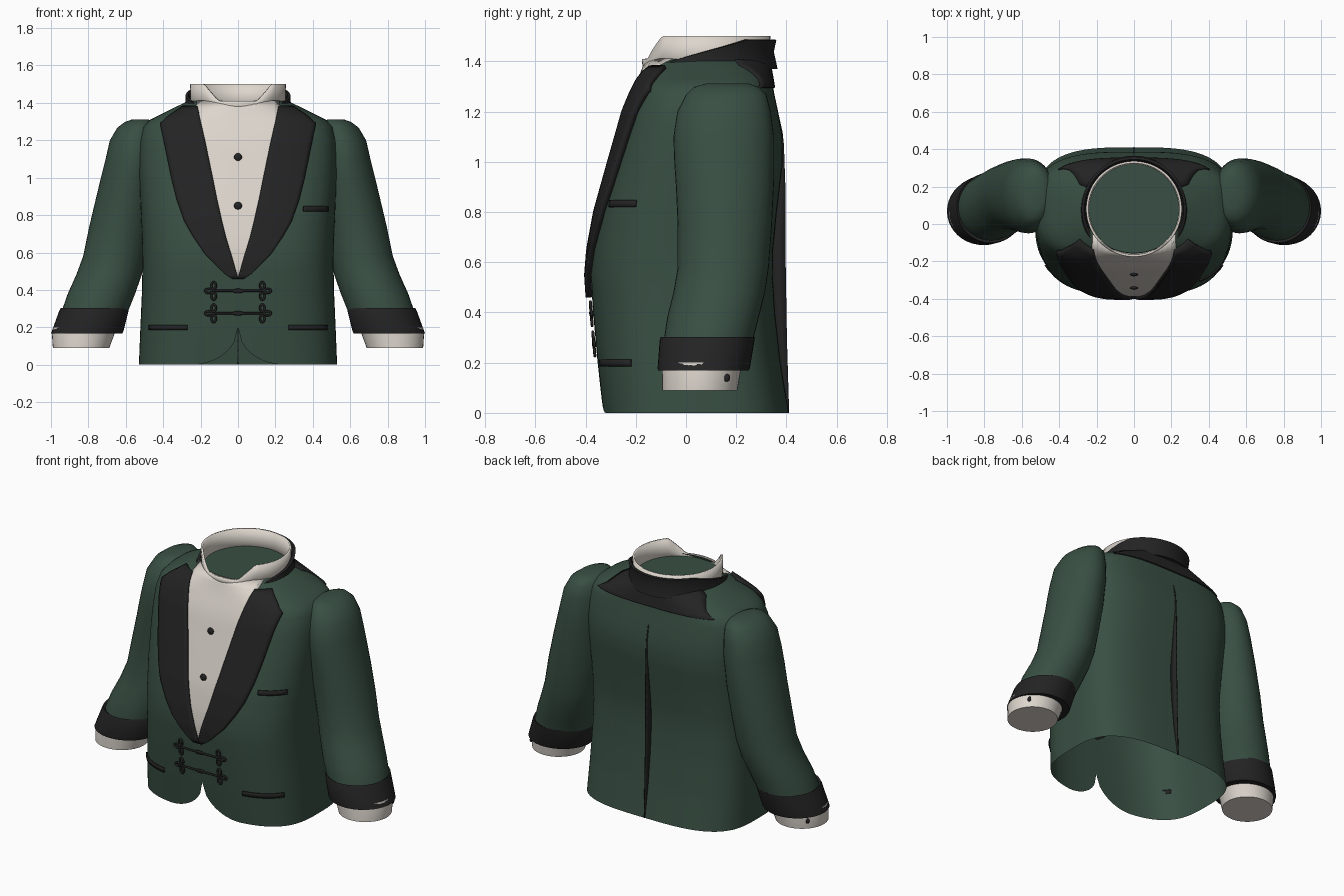
import bpy, bmesh, math
from mathutils import Vector

if "Cube" in bpy.data.objects:
    bpy.data.objects.remove(bpy.data.objects["Cube"])


def material(name, rgb):
    m = bpy.data.materials.new(name)
    m.diffuse_color = (*rgb, 1)
    m.use_nodes = True
    m.node_tree.nodes["Principled BSDF"].inputs["Base Color"].default_value = m.diffuse_color
    return m


GREEN = material("green cloth", (0.040, 0.078, 0.056))
BLACK = material("black satin", (0.017, 0.017, 0.018))
WHITE = material("white linen", (0.72, 0.67, 0.61))


def finish(name, bm, mat, thick=0, angle=40):
    bmesh.ops.remove_doubles(bm, verts=bm.verts, dist=0.0002)
    bmesh.ops.recalc_face_normals(bm, faces=bm.faces)
    me = bpy.data.meshes.new(name)
    bm.to_mesh(me)
    bm.free()
    ob = bpy.data.objects.new(name, me)
    bpy.context.collection.objects.link(ob)
    me.materials.append(mat)
    if thick:
        mod = ob.modifiers.new("thickness", 'SOLIDIFY')
        mod.thickness, mod.offset = thick, 0
    bpy.ops.object.select_all(action='DESELECT')
    ob.select_set(True)
    bpy.context.view_layer.objects.active = ob
    bpy.ops.object.shade_smooth_by_angle(angle=math.radians(angle))
    return ob


def grid(name, rows, mat, closed=False, caps=(), thick=0, angle=40):
    """Skin a list of equal-length point rows; caps lists the rows to fill."""
    bm = bmesh.new()
    vs = [[bm.verts.new(p) for p in r] for r in rows]
    n = len(rows[0])
    for a, b in zip(vs, vs[1:]):
        for i in range(n if closed else n - 1):
            j = (i + 1) % n
            bm.faces.new((a[i], a[j], b[j], b[i]))
    for c in caps:
        bm.faces.new(vs[c])
    return finish(name, bm, mat, thick, angle)


def lerp_table(table, z):
    if z <= table[0][0]:
        return table[0][1:]
    for a, b in zip(table, table[1:]):
        if z <= b[0]:
            t = (z - a[0]) / (b[0] - a[0])
            return tuple(p + (q - p) * t for p, q in zip(a[1:], b[1:]))
    return table[-1][1:]


# Torso sections: z, half width, front y, back y, middle y, squareness
TORSO = [(0, .53, -.33, .41, .05, 3.2), (.2, .522, -.352, .377, .05, 3.2),
         (.4, .513, -.37, .355, .05, 3.2), (.55, .511, -.38, .346, .05, 3.2),
         (.65, .513, -.372, .347, .05, 3.2), (.8, .519, -.345, .362, .05, 3.2),
         (1.0, .528, -.29, .386, .06, 3.2), (1.1, .53, -.262, .385, .07, 3.2),
         (1.2, .525, -.235, .367, .08, 3.2), (1.27, .507, -.207, .352, .09, 3.2),
         (1.31, .47, -.19, .345, .09, 3.1), (1.35, .39, -.175, .338, .09, 2.7),
         (1.38, .33, -.165, .333, .09, 2.3), (1.41, .265, -.155, .325, .085, 2)]


def surf_y(x, z, back=False, off=0.0):
    w, yf, yb, yc, n = lerp_table(TORSO, z)
    k = (1 - min(abs(x / w), 1) ** n) ** (1 / n)
    return yc + (yb - yc) * k + off if back else yc + (yf - yc) * k - off


def torso_point(a, z):
    w, yf, yb, yc, n = lerp_table(TORSO, z)
    s, c = math.sin(a), -math.cos(a)
    r = (abs(s) ** n + abs(c) ** n) ** (-1 / n)
    return Vector((w * r * s, yc + r * c * ((yb - yc) if c > 0 else (yc - yf)), z))


def hem(a):
    """Rounded cutaway at the front of the hem."""
    p = torso_point(a, 0)
    if p.y > 0 or abs(p.x) > .25:
        return 0.0
    return .2 * (1 - math.sqrt(1 - (1 - abs(p.x) / .25) ** 2))


# Jacket torso, open at the hem
N = 160
angles = [2 * math.pi * i / N for i in range(N)]
rows = [[torso_point(a, hem(a) + (.25 - hem(a)) * t / 6) for a in angles] for t in range(7)]
heights = [.3 + .05 * i for i in range(19)] + [1.23, 1.25, 1.27, 1.29, 1.31, 1.33, 1.35,
                                               1.365, 1.38, 1.395, 1.41]
rows += [[torso_point(a, z) for a in angles] for z in heights]
grid("jacket_torso", rows, GREEN, closed=True, angle=60)


def patch(name, table, mat, off, thick, back=False, sign=1, steps=24, across=10):
    """Panel lying on the torso; table rows are z, x start, x end."""
    z0, z1 = table[0][0], table[-1][0]
    zs = sorted({r[0] for r in table} | {z0 + (z1 - z0) * i / steps for i in range(steps + 1)})
    rows = []
    for z in zs:
        a, b = lerp_table(table, z)
        xs = [sign * (a + (b - a) * i / across) for i in range(across + 1)]
        rows.append([(x, surf_y(x, z, back, off), z) for x in xs])
    return grid(name, rows, mat, thick=thick)


# Shirt front and lapels
patch("shirt_front", [(.47, -.02, .02), (.7, -.09, .09), (.9, -.14, .14), (1.1, -.18, .18),
                      (1.3, -.23, .23), (1.41, -.22, .22)], WHITE, .005, .006, across=16)
LAPEL = [(.46, 0, .03), (.49, .008, .075), (.535, .02, .12), (.59, .036, .175), (.68, .064, .237),
         (.765, .085, .285), (.88, .111, .325), (.99, .133, .352), (1.18, .172, .39),
         (1.285, .196, .412), (1.32, .204, .372), (1.375, .215, .29)]
for s in (-1, 1):
    patch("lapel", LAPEL, BLACK, .013, .026, sign=s, steps=40)

# Back yoke and vent fin along the back seam
patch("back_yoke", [(1.295, -.405, .405), (1.33, -.345, .345), (1.36, -.315, .315),
                    (1.385, -.29, .29), (1.405, -.25, .25)], BLACK, .004, .008, True, across=24)
EDGE = [(0, .411), (.3, .402), (.6, .397), (.9, .396), (1.1, .389), (1.22, .362)]
grid("back_vent", [[(0, surf_y(0, z, True) - .005, z), (0, lerp_table(EDGE, z)[0], z)]
                   for z in [1.22 * i / 24 for i in range(25)]], BLACK, thick=.008)

# Pocket welts
for name, z, x0, x1, s in (("chest_pocket", .82, .35, .48, 1), ("hip_pocket", .185, .27, .475, 1),
                           ("hip_pocket", .185, .27, .475, -1)):
    patch(name, [(z, x0, x1), (z + .027, x0, x1)], BLACK, .006, .008, sign=s, steps=2)

# Standing shirt collar with an open, sloping front
NECK_Y = .08
rows = []
for i in range(97):
    a = 2 * math.pi * i / 96
    d = math.degrees(min(a, 2 * math.pi - a))
    top = 1.41 + .092 * min(max((d - 24) / 23, 0), 1)
    rows.append([(r * math.sin(a), NECK_Y - r * math.cos(a), z)
                 for r, z in ((.245, 1.365), (.248, (1.365 + top) / 2), (.25, top))])
grid("shirt_collar", rows, WHITE, thick=.012)
grid("neck_fill", [[(r * math.sin(a), NECK_Y - r * math.cos(a), 1.395) for a in angles[::2]]
                   for r in (.25, .12)], GREEN, closed=True, caps=(1,))

# Folded jacket collar rising toward the back of the neck
rows = []
for i in range(65):
    a = math.radians(46 + 268 * i / 64)
    d = math.degrees(min(a, 2 * math.pi - a))
    t = min(max((d - 46) / 80, 0), 1)
    top, low = 1.385 + .103 * t, 1.33 + .04 * t
    flare = .31 - .025 * t
    rows.append([(r * math.sin(a), NECK_Y - r * math.cos(a), z) for r, z in
                 ((.256, low), (.258, top - .01), (.266, top), (.28, top - .002),
                  (flare - .015, (top + low) / 2 + .01), (flare, low))])
grid("jacket_collar", rows, BLACK, closed=True, caps=(0, -1), angle=50)


def oval(s, x0, x1, y0, y1, z, n=40):
    return [(s * ((x0 + x1) / 2 + (x1 - x0) / 2 * math.cos(2 * math.pi * i / n)),
             (y0 + y1) / 2 + (y1 - y0) / 2 * math.sin(2 * math.pi * i / n), z) for i in range(n)]


def disc_button(name, loc, r, axis):
    bm = bmesh.new()
    bmesh.ops.create_uvsphere(bm, u_segments=16, v_segments=10, radius=r)
    for v in bm.verts:
        v.co[axis] *= .5
        v.co += Vector(loc)
    finish(name, bm, BLACK)


# Sleeve sections: x inner, x outer, y front, y back, z
SLEEVE = [(.48, .565, .08, .25, 1.312), (.45, .605, .03, .29, 1.298), (.43, .645, 0, .32, 1.268),
          (.42, .685, -.035, .338, 1.2), (.42, .708, -.05, .35, 1.1), (.43, .733, -.047, .35, 1.0),
          (.44, .757, -.04, .35, .9), (.465, .795, -.033, .342, .74), (.49, .828, -.033, .33, .58),
          (.515, .865, -.05, .315, .48), (.55, .91, -.075, .29, .38), (.59, .945, -.09, .265, .28),
          (.6, .95, -.09, .26, .25)]
CUFF = [(.61, .93, -.085, .255, .292), (.588, .948, -.1, .275, .303), (.585, .955, -.105, .273, .29),
        (.612, .995, -.113, .255, .18), (.618, 1.0, -.112, .25, .168), (.65, .985, -.09, .23, .168)]
LINEN = [(.645, .988, -.095, .222, .2), (.66, .995, -.096, .218, .165), (.688, .99, -.095, .205, .09)]
for s in (-1, 1):
    grid("sleeve", [oval(s, *r) for r in SLEEVE], GREEN, True, (0,), angle=60)
    grid("sleeve_cuff", [oval(s, *r) for r in CUFF], BLACK, True, (-1,), angle=50)
    grid("shirt_cuff", [oval(s, *r) for r in LINEN], WHITE, True, (-1,))
    disc_button("cuff_button", (s * .953, .16, .14), .016, 0)

# Shirt buttons
for z in (.85, 1.11):
    disc_button("shirt_button", (0, surf_y(0, z) - .01, z), .021, 1)


def cord(name, pts, closed):
    cu = bpy.data.curves.new(name, 'CURVE')
    cu.dimensions = '3D'
    cu.bevel_depth, cu.bevel_resolution = .006, 2
    sp = cu.splines.new('POLY')
    sp.points.add(len(pts) - 1)
    for p, (x, z) in zip(sp.points, pts):
        p.co = (x, surf_y(x, z) - .01, z, 1)
    sp.use_cyclic_u = closed
    cu.materials.append(BLACK)
    bpy.context.collection.objects.link(bpy.data.objects.new(name, cu))


def loop(cx, cz, rx, rz):
    t = [2 * math.pi * i / 16 for i in range(16)]
    return [(cx + rx * math.cos(a), cz + rz * math.sin(a)) for a in t]


# Braided fasteners: cord, middle knot and three loops at each end
for z in (.395, .275):
    cord("fastener_cord", [(-.14 + .028 * i, z) for i in range(11)], False)
    cord("fastener_knot", loop(0, z, .025, .006), True)
    for s in (-1, 1):
        for dx, dz, rx, rz in ((.13, .028, .012, .02), (.13, -.028, .012, .02), (.157, 0, .019, .011)):
            cord("fastener_loop", loop(s * dx, z + dz, rx, rz), True)
